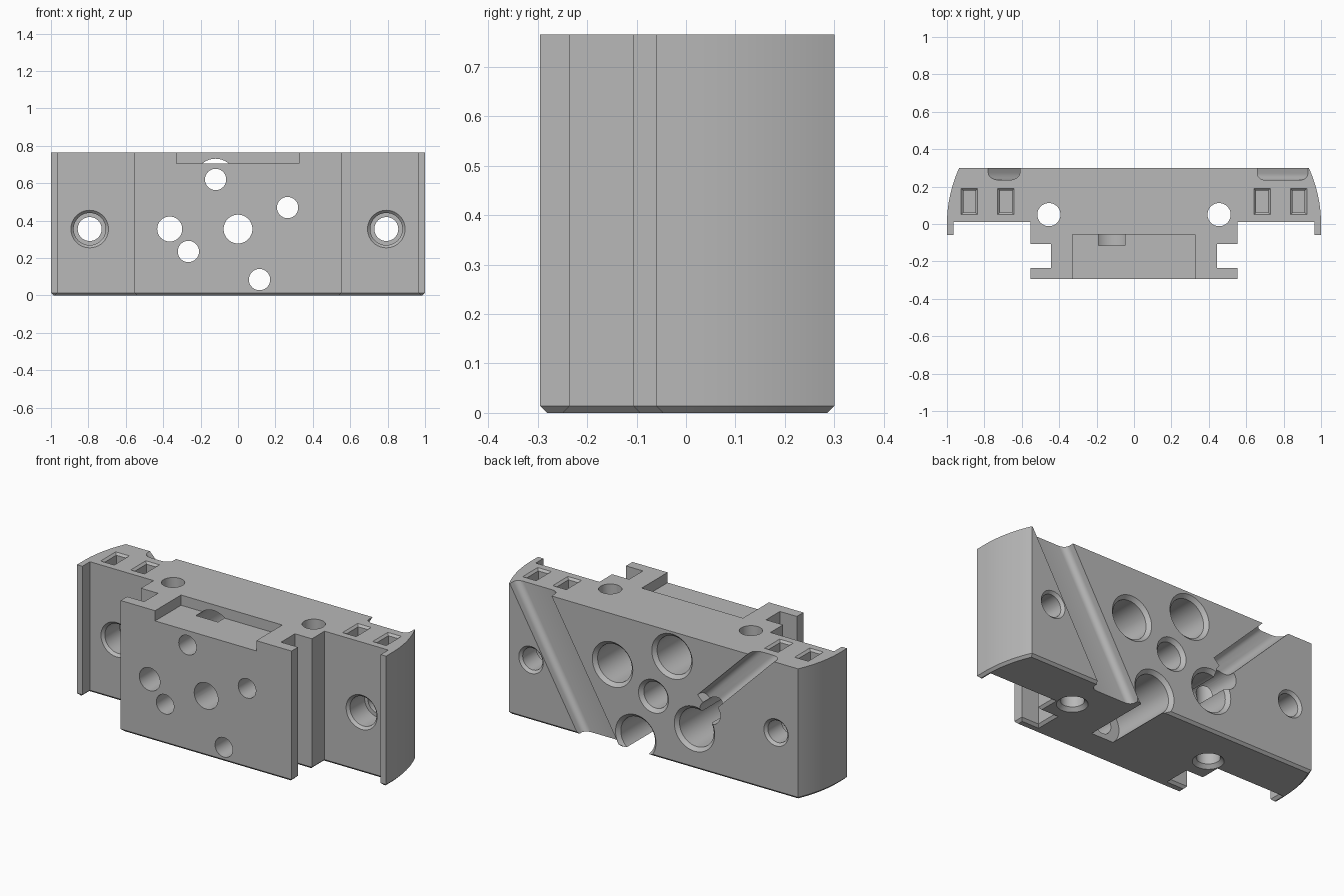
import bpy, bmesh, math
from mathutils import Matrix, Vector

cube = bpy.data.objects.get("Cube")
if cube:
    bpy.data.objects.remove(cube, do_unlink=True)

H = 0.765     # block height
BACK = 0.3    # rear face
FRONT = -0.295

grey = bpy.data.materials.new("plain_grey")
grey.use_nodes = True
grey.diffuse_color = (0.48, 0.48, 0.48, 1)
grey.node_tree.nodes["Principled BSDF"].inputs["Base Color"].default_value = (0.48, 0.48, 0.48, 1)


def make_object(name, bm):
    bmesh.ops.recalc_face_normals(bm, faces=bm.faces)
    mesh = bpy.data.meshes.new(name)
    bm.to_mesh(mesh)
    bm.free()
    mesh.materials.append(grey)
    obj = bpy.data.objects.new(name, mesh)
    bpy.context.collection.objects.link(obj)
    return obj


def lathe(steps, matrix, sides=40):
    """Closed round cutter from (depth, radius) steps along local z."""
    bm = bmesh.new()
    rings = []
    for depth, r in steps:
        angles = [2 * math.pi * i / sides for i in range(sides)]
        rings.append([bm.verts.new(matrix @ Vector((r * math.cos(a), r * math.sin(a), depth)))
                      for a in angles])
    for a, b in zip(rings, rings[1:]):
        for i in range(sides):
            j = (i + 1) % sides
            bm.faces.new((a[i], a[j], b[j], b[i]))
    bm.faces.new(rings[0])
    bm.faces.new(rings[-1])
    return make_object("round_cutter", bm)


def along_y(x, z):
    return Matrix.Translation((x, 0, z)) @ Matrix.Rotation(-math.pi / 2, 4, 'X')


def box(lo, hi):
    bm = bmesh.new()
    bmesh.ops.create_cube(bm, size=1)
    for v in bm.verts:
        v.co = [l + (h - l) * (c + 0.5) for l, h, c in zip(lo, hi, v.co)]
    return make_object("box_cutter", bm)


def groove(x, z, width, angle, bottom, top, radius):
    """Slanted channel in the rear face with rounded floor corners."""
    bm = bmesh.new()
    bmesh.ops.create_cube(bm, size=1)
    for v in bm.verts:
        v.co = (v.co.x * width, 0.235 if v.co.y < 0 else 0.4, bottom if v.co.z < 0 else top)
    edges = [e for e in bm.edges if all(v.co.y < 0.3 for v in e.verts)
             and abs(e.verts[0].co.x - e.verts[1].co.x) < 1e-5]
    bmesh.ops.bevel(bm, geom=edges, offset=radius, segments=6, profile=0.5, affect='EDGES')
    bm.transform(Matrix.Translation((x, 0, z)) @ Matrix.Rotation(angle, 4, 'Y'))
    return make_object("groove_cutter", bm)


def pocket(x, y, half_x, half_y, depth):
    """Rectangular pocket in the top with a chamfered mouth."""
    bm = bmesh.new()
    rings = []
    for z, grow in ((H - depth, 0), (H - 0.012, 0), (H + 0.012, 0.024)):
        a, b = half_x - 0.012 + grow, half_y - 0.012 + grow
        rings.append([bm.verts.new((x + sx * a, y + sy * b, z))
                      for sx, sy in ((-1, -1), (1, -1), (1, 1), (-1, 1))])
    for lo, hi in zip(rings, rings[1:]):
        for i in range(4):
            j = (i + 1) % 4
            bm.faces.new((lo[i], lo[j], hi[j], hi[i]))
    bm.faces.new(rings[0])
    bm.faces.new(rings[-1])
    return make_object("pocket_cutter", bm)


# Main block: half outline with T-slot, ear lip and curved side, mirrored
half = [(0.553, FRONT), (0.553, -0.235), (0.443, -0.235), (0.443, -0.107), (0.553, -0.107),
        (0.553, 0.01), (0.965, 0.01), (0.965, -0.06), (1.0, -0.06)]
R = 0.72
half += [(1 - R + math.sqrt(R * R - y * y), y) for y in [BACK * i / 16 for i in range(17)]]
outline = half + [(-x, y) for x, y in reversed(half)]
bm = bmesh.new()
base = bm.faces.new([bm.verts.new((x, y, 0)) for x, y in outline])
top = bmesh.ops.extrude_face_region(bm, geom=[base])["geom"]
bmesh.ops.translate(bm, vec=(0, 0, H), verts=[g for g in top if isinstance(g, bmesh.types.BMVert)])
bmesh.ops.recalc_face_normals(bm, faces=bm.faces)
rim = [e for e in bm.edges if all(v.co.z < 1e-5 for v in e.verts)]
bmesh.ops.bevel(bm, geom=rim, offset=0.014, segments=1, affect='EDGES')
block = make_object("mounting_block", bm)

cutters = []

# Stepped bores: small at the front, wide and countersunk at the rear
for x, z in ((-0.265, 0.235), (-0.12, 0.62), (0.265, 0.47), (0.115, 0.085)):
    cutters.append(lathe([(-0.4, 0.057), (-0.115, 0.057), (-0.115, 0.111), (BACK - 0.02, 0.111),
                          (BACK + 0.02, 0.151)], along_y(x, z)))

# Centre hole and plain hole meeting the narrow groove
cutters.append(lathe([(-0.4, 0.077), (BACK - 0.02, 0.077), (BACK + 0.02, 0.117)], along_y(0, 0.355)))
cutters.append(lathe([(-0.4, 0.067), (0.4, 0.067)], along_y(-0.365, 0.355)))

for side in (-1, 1):
    # Ear screw holes, counterbored from the front
    cutters.append(lathe([(-0.01, 0.12), (0.025, 0.086), (0.16, 0.086), (0.16, 0.064),
                          (BACK - 0.015, 0.064), (BACK + 0.015, 0.094)], along_y(side * 0.793, 0.355)))
    # Vertical holes, countersunk underneath
    cutters.append(lathe([(-0.02, 0.102), (0.02, 0.062), (H + 0.1, 0.062)],
                         Matrix.Translation((side * 0.455, 0.05, 0))))
    # Small rectangular pockets
    for x in (0.685, 0.88):
        cutters.append(pocket(side * x, 0.12, 0.044, 0.07, 0.1))

# Open pocket at the top of the front plate
cutters.append(box((-0.33, -0.4, 0.705), (0.325, -0.055, 0.9)))

# Slanted grooves across the rear
cutters.append(groove(0.574, H / 2, 0.234, math.radians(30), -0.7, 0.7, 0.035))
cutters.append(groove(-0.695, H, 0.12, math.radians(-45), -0.52, 0.3, 0.04))

# Carve the block
bpy.ops.object.select_all(action='DESELECT')
bpy.context.view_layer.objects.active = block
block.select_set(True)
for cutter in cutters:
    cutter.hide_render = True
    mod = block.modifiers.new("cut", 'BOOLEAN')
    mod.operation = 'DIFFERENCE'
    mod.solver = 'EXACT'
    mod.object = cutter
    bpy.ops.object.modifier_apply(modifier=mod.name)
    bpy.data.objects.remove(cutter, do_unlink=True)

bpy.ops.object.shade_smooth_by_angle(angle=math.radians(25))
